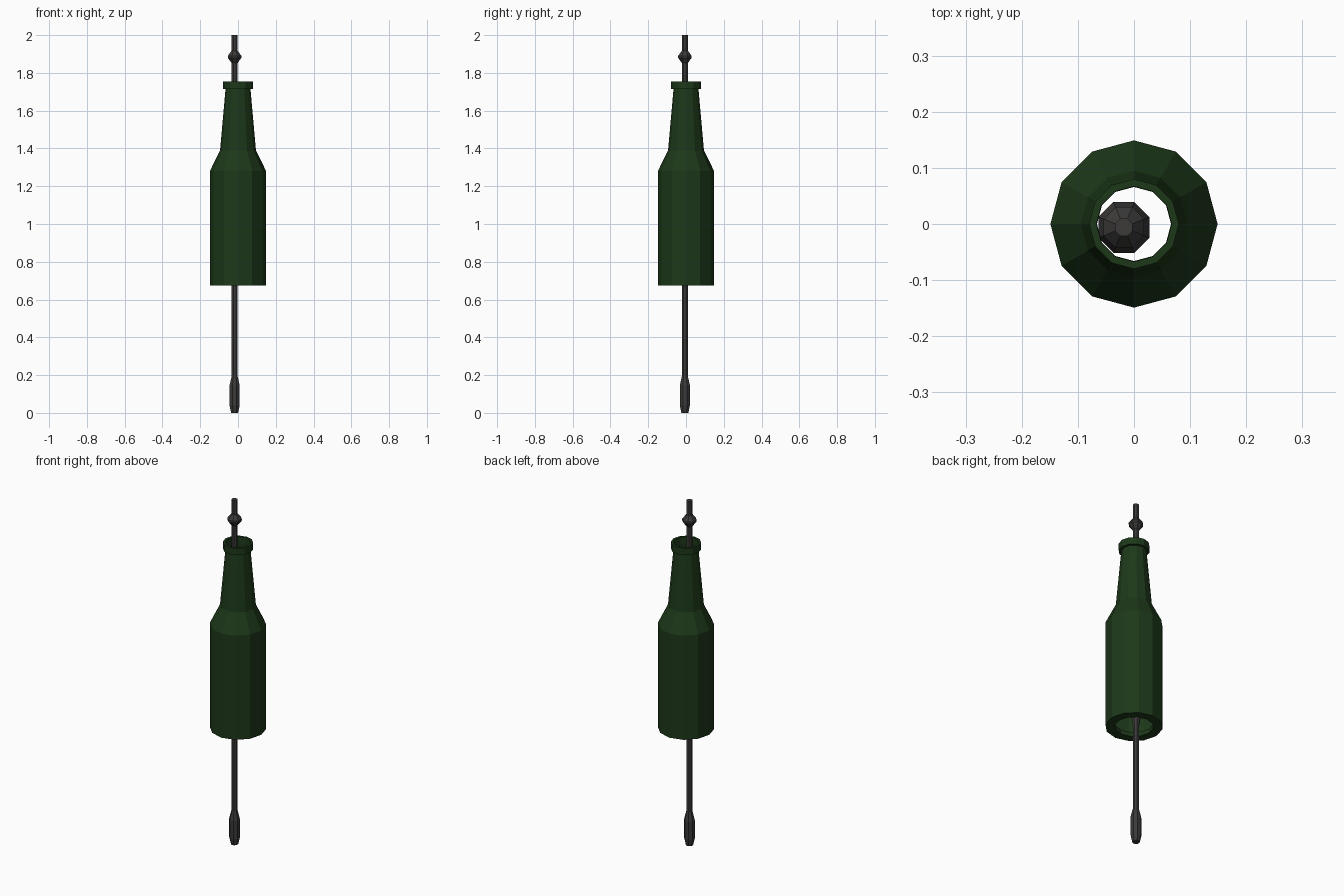
import bpy, bmesh, math

if "Cube" in bpy.data.objects:
    bpy.data.objects.remove(bpy.data.objects["Cube"])


def material(name, rgb):
    m = bpy.data.materials.new(name)
    m.diffuse_color = (*rgb, 1)
    m.use_nodes = True
    m.node_tree.nodes["Principled BSDF"].inputs["Base Color"].default_value = m.diffuse_color
    return m


def lathe(name, profile, sides, centre, mat, turn=0.0, caps=False):
    """Revolve (radius, z) points into a flat-faced shape."""
    bm = bmesh.new()
    rings = []
    for r, z in profile:
        angles = [turn + math.tau * i / sides for i in range(sides)]
        rings.append([bm.verts.new((r * math.cos(a), r * math.sin(a), z)) for a in angles])
    for low, high in zip(rings, rings[1:]):
        for i in range(sides):
            j = (i + 1) % sides
            bm.faces.new((low[i], low[j], high[j], high[i]))
    if caps:
        bm.faces.new(rings[0][::-1])
        bm.faces.new(rings[-1])
    mesh = bpy.data.meshes.new(name)
    bm.to_mesh(mesh)
    bm.free()
    mesh.materials.append(mat)
    ob = bpy.data.objects.new(name, mesh)
    ob.location = (*centre, 0)
    bpy.context.collection.objects.link(ob)
    return ob


green = material("bottle green", (0.012, 0.04, 0.01))
steel = material("dark steel", (0.045, 0.043, 0.042))

# Open bottle: rim around the bottom opening, body, shoulder, neck, lip
lathe("bottle", [(0.10, 0.70), (0.10, 0.675), (0.149, 0.675), (0.149, 1.28),
                 (0.095, 1.39), (0.066, 1.715), (0.08, 1.715),
                 (0.08, 1.755), (0.067, 1.755), (0.066, 1.715)],
      12, (0, 0), green)

# Rod: weighted tip, shaft, swelling inside the bottle, collar, top end
lathe("rod", [(0.02, 0), (0.029, 0.04), (0.029, 0.145), (0.017, 0.195),
              (0.017, 0.69), (0.049, 0.88), (0.049, 1.10), (0.017, 1.25),
              (0.017, 1.852), (0.039, 1.88), (0.039, 1.89), (0.017, 1.918),
              (0.017, 2.0)],
      8, (-0.018, -0.006), steel, math.pi / 8, True)
